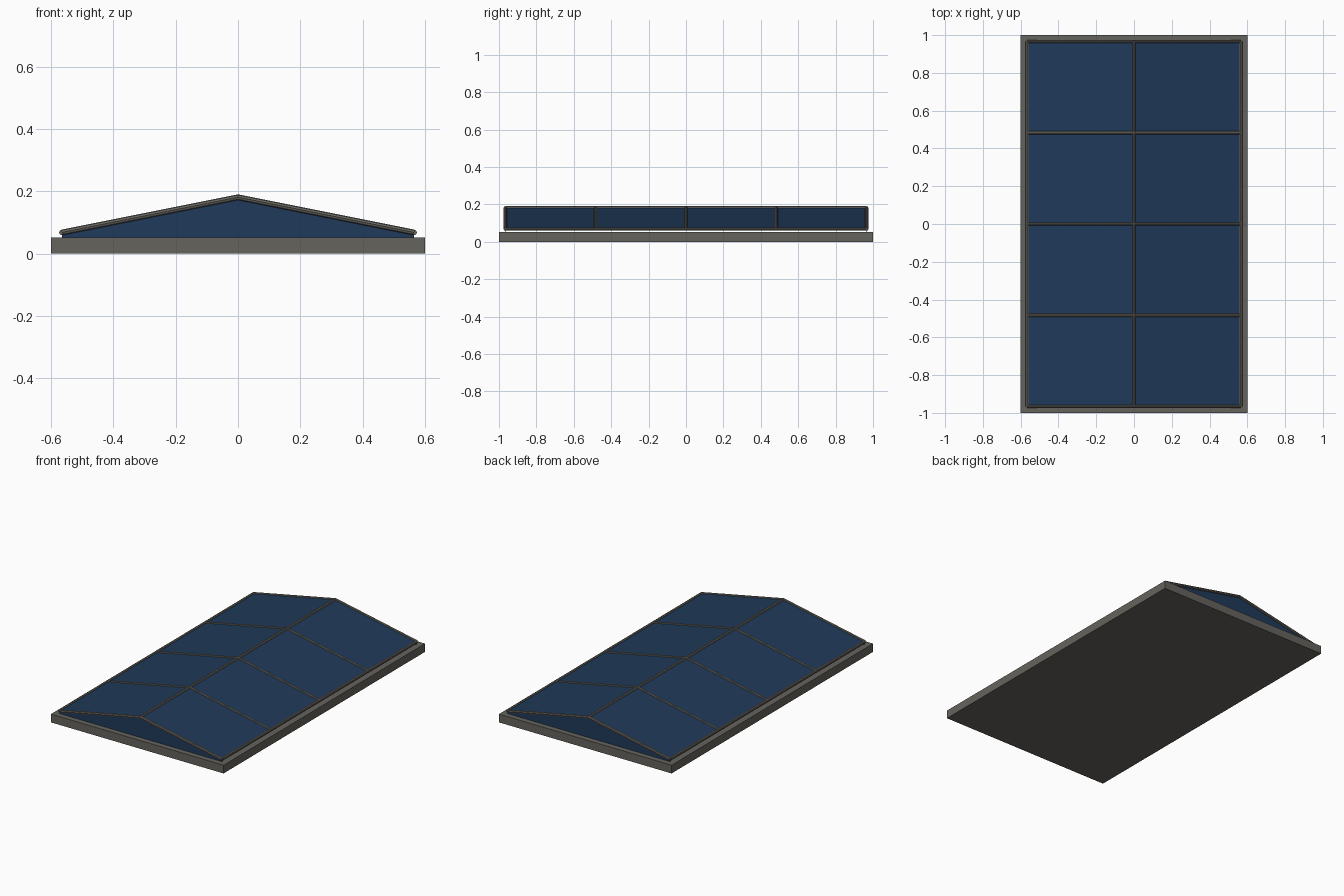
import bpy, bmesh
from mathutils import Vector

if "Cube" in bpy.data.objects:
    bpy.data.objects.remove(bpy.data.objects["Cube"])

EX, EZ, RZ, EY, R = 0.565, 0.068, 0.181, 0.966, 0.009
BASE_H = 0.052


def material(name, color):
    m = bpy.data.materials.new(name)
    m.diffuse_color = (*color, 1)
    m.use_nodes = True
    m.node_tree.nodes["Principled BSDF"].inputs["Base Color"].default_value = m.diffuse_color
    return m


glass = material("blue_glass", (0.014, 0.042, 0.10))
frame = material("frame_metal", (0.14, 0.135, 0.12))
curb = material("curb_grey", (0.13, 0.125, 0.11))


def finish(name, bm, mat):
    bmesh.ops.recalc_face_normals(bm, faces=bm.faces)
    me = bpy.data.meshes.new(name)
    bm.to_mesh(me)
    bm.free()
    me.materials.append(mat)
    ob = bpy.data.objects.new(name, me)
    bpy.context.collection.objects.link(ob)
    return ob


def slab(name, points, offset, mat):
    # polygon extruded symmetrically along offset
    bm = bmesh.new()
    off = Vector(offset)
    f = bm.faces.new([bm.verts.new(Vector(p) - off / 2) for p in points])
    ext = bmesh.ops.extrude_face_region(bm, geom=[f], use_keep_orig=True)
    bmesh.ops.translate(bm, vec=off, verts=[v for v in ext["geom"] if isinstance(v, bmesh.types.BMVert)])
    return finish(name, bm, mat)


def bar(name, a, b):
    a, b = Vector(a), Vector(b)
    d = b - a
    bm = bmesh.new()
    bmesh.ops.create_cone(bm, cap_ends=True, segments=8, radius1=R, radius2=R, depth=d.length)
    bm.transform(d.to_track_quat("Z", "Y").to_matrix().to_4x4())
    bmesh.ops.translate(bm, vec=(a + b) / 2, verts=bm.verts)
    return finish(name, bm, frame)


# solid base curb
slab("base_curb", [(-0.6, -1, BASE_H / 2), (0.6, -1, BASE_H / 2), (0.6, 1, BASE_H / 2), (-0.6, 1, BASE_H / 2)],
     (0, 0, BASE_H), curb)

# sloped panes and rafters on both sides
ys = [-EY + i * EY / 2 for i in range(5)]
for s in (-1, 1):
    for y0, y1 in zip(ys, ys[1:]):
        slab("roof_pane", [(0, y0, RZ), (s * EX, y0, EZ), (s * EX, y1, EZ), (0, y1, RZ)],
             (0, 0, 0.004), glass)
    for y in ys:
        bar("rafter", (s * EX, y, EZ), (0, y, RZ))
    bar("eave_bar", (s * EX, -EY, EZ), (s * EX, EY, EZ))
bar("ridge_bar", (0, -EY, RZ), (0, EY, RZ))

# triangular gable ends
for s in (-1, 1):
    y = s * (EY - 0.002)
    slab("gable_glass", [(-EX, y, BASE_H), (EX, y, BASE_H), (EX, y, EZ), (0, y, RZ), (-EX, y, EZ)],
         (0, 0.004, 0), glass)
